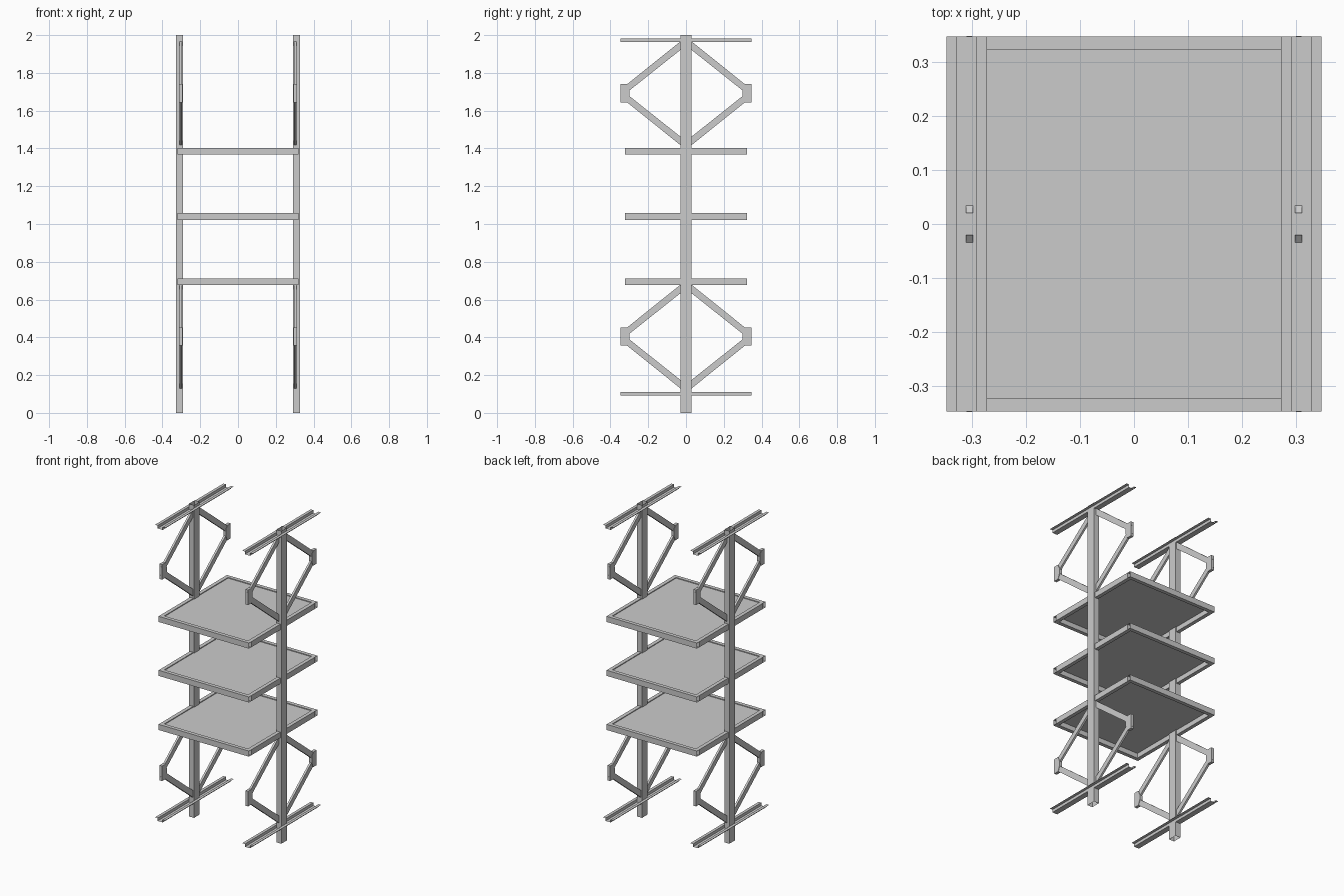
import bpy, bmesh
from mathutils import Vector

if "Cube" in bpy.data.objects:
    bpy.data.objects.remove(bpy.data.objects["Cube"])


def sweep(name, profile, axis, a, b, closed=True, caps=False):
    """Extrude a 2D profile along an axis; profile axes are the other two in xyz order."""
    bm = bmesh.new()

    def ring(t):
        out = []
        for p in profile:
            co = list(p)
            co.insert('xyz'.index(axis), t)
            out.append(bm.verts.new(Vector(co)))
        return out
    r0, r1 = ring(a), ring(b)
    n = len(profile)
    for i in range(n if closed else n - 1):
        j = (i + 1) % n
        bm.faces.new((r0[i], r0[j], r1[j], r1[i]))
    if caps:
        bm.faces.new(r0)
        bm.faces.new(r1)
    bmesh.ops.recalc_face_normals(bm, faces=bm.faces)
    # open strips: make the wide faces point upwards
    if not closed and sum(f.normal.z for f in bm.faces) < 0:
        bmesh.ops.reverse_faces(bm, faces=bm.faces)
    me = bpy.data.meshes.new(name)
    bm.to_mesh(me)
    bm.free()
    ob = bpy.data.objects.new(name, me)
    bpy.context.collection.objects.link(ob)
    return ob


def rect(u0, u1, v0, v1):
    return [(u0, v0), (u1, v0), (u1, v1), (u0, v1)]


POST_X, BRACE_X, HALF_Y = 0.309, 0.304, 0.346

# Shelves: open tube frame with an inset panel
for z0 in (0.676, 1.022, 1.367):
    z1 = z0 + 0.036
    for s in (-1, 1):
        sweep("shelf_cross_tube", rect(*sorted((s * HALF_Y, s * 0.322)), z0, z1),
              'x', -0.32, 0.32)
        sweep("shelf_side_tube", rect(*sorted((s * 0.32, s * 0.296)), z0, z1),
              'y', -0.322, 0.322)
    sweep("shelf_panel", [(-0.297, z1 - 0.005), (0.297, z1 - 0.005)],
          'y', -0.323, 0.323, closed=False)

for sx in (-1, 1):
    # Upright posts: open rectangular tubes
    cx = sx * POST_X
    sweep("post", rect(cx - 0.018, cx + 0.018, -0.029, 0.029), 'z', 0, 2)

    # Rails: folded sheet channel with side flanges
    for zb in (0.092, 1.963):
        zt = zb + 0.018
        prof = [(cx - 0.037, zt), (cx - 0.018, zt), (cx - 0.018, zb),
                (cx + 0.018, zb), (cx + 0.018, zt), (cx + 0.037, zt)]
        sweep("rail", prof, 'y', -HALF_Y, HALF_Y, closed=False)

    # Diamond braces above and below the shelves
    bx = sx * BRACE_X
    for zc in (0.404, 1.692):
        for sy in (-1, 1):
            for sz in (-1, 1):
                bar = [(sy * 0.02, zc + sz * 0.282), (sy * 0.312, zc + sz * 0.048),
                       (sy * 0.312, zc + sz * 0.005), (sy * 0.02, zc + sz * 0.237)]
                sweep("brace_bar", bar, 'x', bx - 0.0065, bx + 0.0065, caps=True)
                # Bolt heads on the outer mounting plate
                zz = zc + sz * 0.028
                sweep("plate_bolt", rect(bx - 0.005, bx + 0.005, zz - 0.005, zz + 0.005),
                      'y', sy * 0.344, sy * 0.347, caps=True)
            plate = [(sy * HALF_Y, zc - 0.048), (sy * 0.312, zc - 0.048),
                     (sy * 0.299, zc - 0.016), (sy * 0.299, zc + 0.016),
                     (sy * 0.312, zc + 0.048), (sy * HALF_Y, zc + 0.048)]
            sweep("brace_plate", plate, 'x', bx - 0.0095, bx + 0.0095, caps=True)
